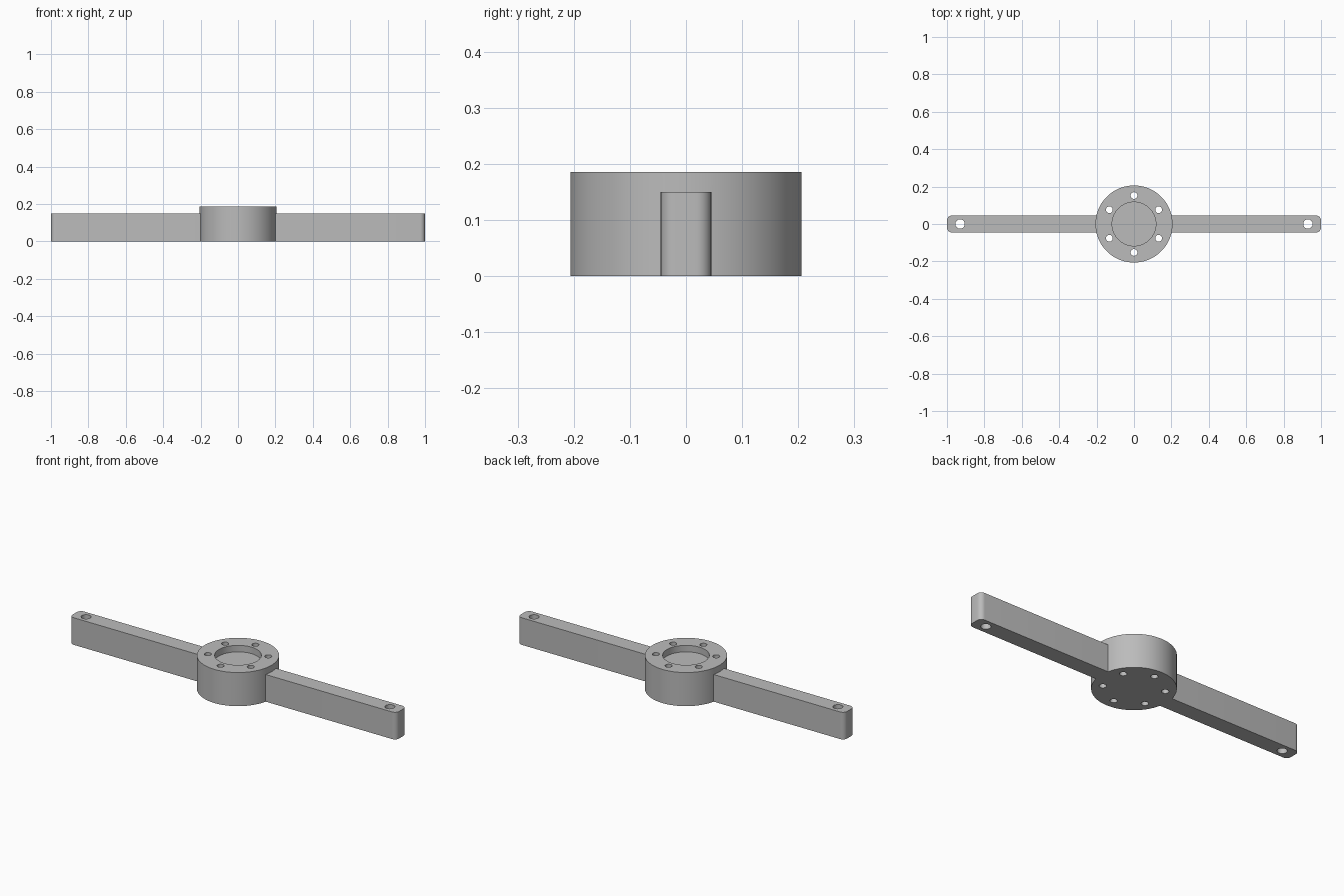
import bpy, bmesh
from math import radians, sin, cos

cube = bpy.data.objects.get("Cube")
if cube:
    bpy.data.objects.remove(cube)

HUB_R, HUB_H = 0.206, 0.186
ARM_W, ARM_H = 0.09, 0.15
CORNER = 0.026

grey = bpy.data.materials.new("plain grey")
grey.use_nodes = True
colour = (0.5, 0.5, 0.5, 1)
grey.diffuse_color = colour
grey.node_tree.nodes["Principled BSDF"].inputs["Base Color"].default_value = colour


def cylinder(name, radius, z0, z1, x=0, y=0, sides=32):
    bpy.ops.mesh.primitive_cylinder_add(vertices=sides, radius=radius, depth=z1 - z0,
                                        location=(x, y, (z0 + z1) / 2))
    bpy.context.object.name = name
    return bpy.context.object


def combine(target, other, operation):
    mod = target.modifiers.new(operation.title(), "BOOLEAN")
    mod.operation, mod.object, mod.solver = operation, other, "EXACT"
    bpy.context.view_layer.objects.active = target
    bpy.ops.object.modifier_apply(modifier=mod.name)
    bpy.data.objects.remove(other)


# Hub drum
hub = cylinder("hub_with_arms", HUB_R, 0, HUB_H, sides=96)

# Cross bar with rounded vertical corners
bar_mesh = bpy.data.meshes.new("cross_bar")
bm = bmesh.new()
bmesh.ops.create_cube(bm, size=1)
bmesh.ops.scale(bm, vec=(2, ARM_W, ARM_H), verts=bm.verts)
bmesh.ops.translate(bm, vec=(0, 0, ARM_H / 2), verts=bm.verts)
upright = [e for e in bm.edges if abs(e.verts[0].co.z - e.verts[1].co.z) > 0.01]
bmesh.ops.bevel(bm, geom=upright, offset=CORNER, segments=8, profile=0.5, affect="EDGES")
bm.to_mesh(bar_mesh)
bm.free()
bar = bpy.data.objects.new("cross_bar", bar_mesh)
bpy.context.collection.objects.link(bar)
combine(hub, bar, "UNION")

# Shallow round recess in the hub top
combine(hub, cylinder("recess_cutter", 0.117, ARM_H, 0.3, sides=64), "DIFFERENCE")

# Ring of bolt holes through the hub
for i in range(6):
    a = radians(30 + 60 * i)
    hole = cylinder("bolt_cutter", 0.018, -0.1, 0.3, 0.152 * cos(a), 0.152 * sin(a))
    combine(hub, hole, "DIFFERENCE")

# Mounting hole near each arm tip
for side in (-1, 1):
    combine(hub, cylinder("tip_cutter", 0.025, -0.1, 0.3, 0.93 * side), "DIFFERENCE")

hub.data.materials.clear()
hub.data.materials.append(grey)
for face in hub.data.polygons:
    face.material_index = 0

bpy.ops.object.select_all(action="DESELECT")
hub.select_set(True)
bpy.context.view_layer.objects.active = hub
bpy.ops.object.shade_smooth_by_angle(angle=radians(30))
